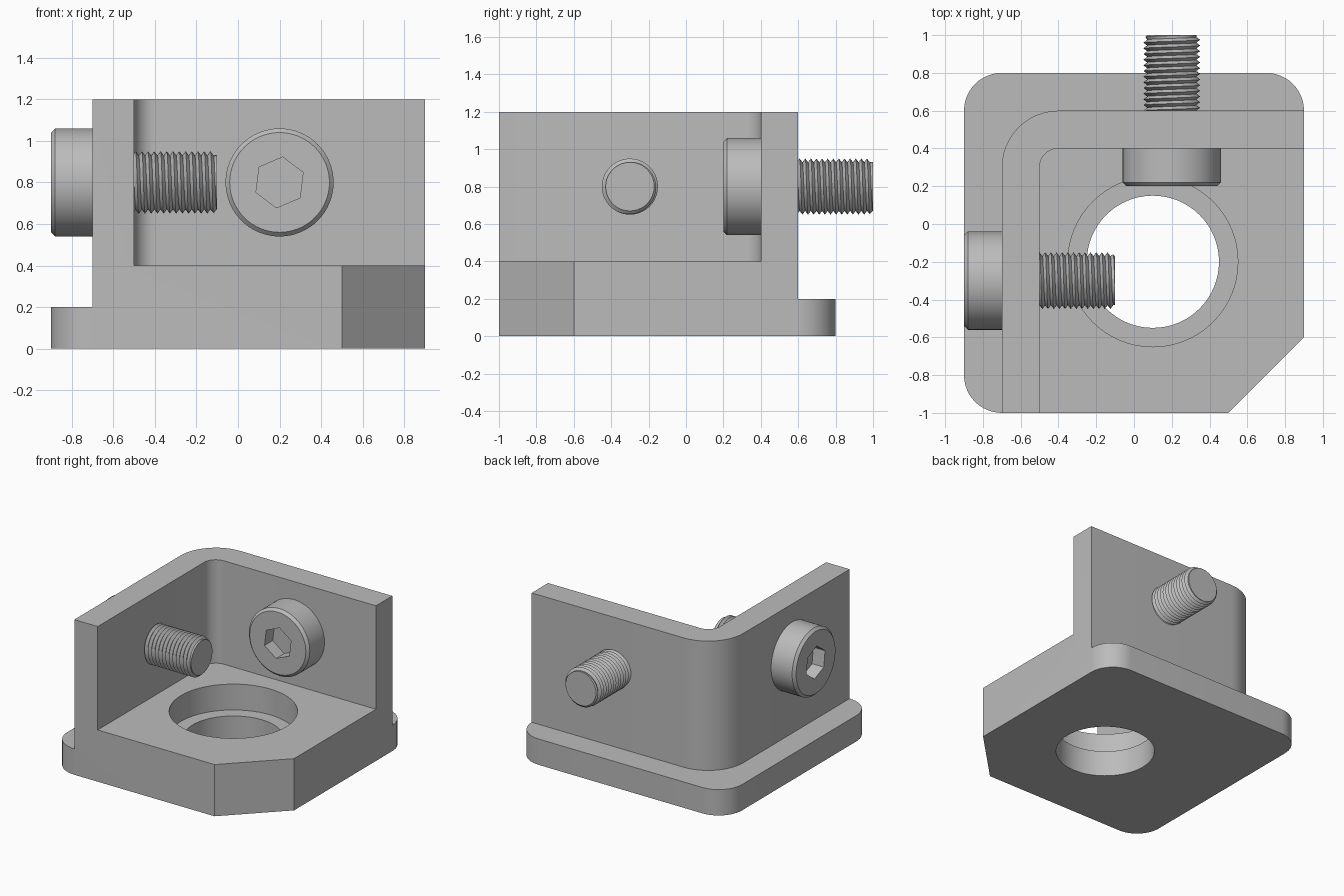
import bpy, bmesh
from math import pi, sin, cos, tan, radians
from mathutils import Matrix, Vector

cube = bpy.data.objects.get("Cube")
if cube:
    bpy.data.objects.remove(cube, do_unlink=True)

GREY = (0.5, 0.5, 0.5, 1)
metal = bpy.data.materials.new("grey metal")
metal.use_nodes = True
metal.diffuse_color = GREY
metal.node_tree.nodes["Principled BSDF"].inputs["Base Color"].default_value = GREY


def finish(name, bm):
    bmesh.ops.recalc_face_normals(bm, faces=bm.faces)
    mesh = bpy.data.meshes.new(name)
    bm.to_mesh(mesh)
    bm.free()
    mesh.materials.append(metal)
    obj = bpy.data.objects.new(name, mesh)
    bpy.context.collection.objects.link(obj)
    return obj


def select(obj):
    bpy.ops.object.select_all(action='DESELECT')
    obj.select_set(True)
    bpy.context.view_layer.objects.active = obj


def smooth(obj):
    select(obj)
    bpy.ops.object.shade_smooth_by_angle(angle=radians(30))


def rounded(corners, steps=12):
    """Outline from (x, y, radius) corners; radius 0 keeps a sharp corner."""
    out = []
    for i, (x, y, r) in enumerate(corners):
        p = Vector((x, y))
        if not r:
            out.append(p)
            continue
        a = (Vector(corners[i - 1][:2]) - p).normalized()
        b = (Vector(corners[(i + 1) % len(corners)][:2]) - p).normalized()
        # right-angled corners: sweep a quarter circle about the fillet centre
        centre = p + (a + b) * r
        for k in range(steps + 1):
            t = k / steps * pi / 2
            out.append(centre - b * r * cos(t) - a * r * sin(t))
    return out


def prism(name, outline, z0, z1):
    bm = bmesh.new()
    face = bm.faces.new([bm.verts.new((p[0], p[1], z0)) for p in outline])
    top = bmesh.ops.extrude_face_region(bm, geom=[face])["geom"]
    verts = [v for v in top if isinstance(v, bmesh.types.BMVert)]
    bmesh.ops.translate(bm, verts=verts, vec=(0, 0, z1 - z0))
    return finish(name, bm)


def ring(x, y, r, n, start=0.0):
    return [(x + r * cos(start + 2 * pi * k / n),
             y + r * sin(start + 2 * pi * k / n)) for k in range(n)]


def cut(obj, cutter):
    mod = obj.modifiers.new("cut", 'BOOLEAN')
    mod.operation, mod.solver, mod.object = 'DIFFERENCE', 'EXACT', cutter
    select(obj)
    bpy.ops.object.modifier_apply(modifier=mod.name)
    bpy.data.objects.remove(cutter, do_unlink=True)


# Bracket: full footprint block with one chamfered corner, then cut to shape
bracket = prism("bracket", rounded([
    (-0.9, -1, 0.2), (0.5, -1, 0), (0.9, -0.6, 0), (0.9, 0.8, 0.2), (-0.9, 0.8, 0.2)]), 0, 1.2)

# Outside step that leaves the low flange
cut(bracket, prism("flange_cutter", rounded([
    (-0.7, -1.2, 0), (-0.7, 0.6, 0.3), (1.2, 0.6, 0),
    (1.2, 1.2, 0), (-1.2, 1.2, 0), (-1.2, -1.2, 0)]), 0.2, 1.5))
# Inside pocket that leaves two walls and the floor
cut(bracket, prism("pocket_cutter", rounded([
    (-0.5, -1.2, 0), (-0.5, 0.4, 0.1), (1.2, 0.4, 0), (1.2, -1.2, 0)]), 0.4, 1.5))
# Counterbored hole in the floor
cut(bracket, prism("counterbore_cutter", ring(0.1, -0.2, 0.45, 64), 0.2, 0.6))
cut(bracket, prism("bore_cutter", ring(0.1, -0.2, 0.35, 64), -0.2, 0.6))
smooth(bracket)


def screw_head(name):
    """Lathed cap and shank with a hexagonal socket; axis is z, wall at -0.2 to 0."""
    profile = [(0, -0.4), (0.24, -0.4), (0.26, -0.38), (0.26, -0.2),
               (0.12, -0.2), (0.12, 0.02), (0, 0.02)]
    bm = bmesh.new()
    verts = [bm.verts.new((r, 0, z)) for r, z in profile]
    edges = [bm.edges.new(pair) for pair in zip(verts, verts[1:])]
    bmesh.ops.spin(bm, geom=verts + edges, axis=(0, 0, 1), cent=(0, 0, 0),
                   angle=2 * pi, steps=64)
    bmesh.ops.remove_doubles(bm, verts=bm.verts, dist=1e-4)
    obj = finish(name, bm)
    cut(obj, prism("socket_cutter", ring(0, 0, 0.123, 6, radians(-83)), -0.6, -0.3))
    return obj


def screw_thread(name, length=0.4, pitch=0.03, crest=0.15, root=0.13, sides=40):
    """Helical V thread with a chamfered flat tip."""
    bm = bmesh.new()
    rows = int(2 * length / pitch) + 8
    grid = []
    for j in range(sides):
        a = 2 * pi * j / sides
        column = []
        for i in range(rows):
            z = min(max(pitch * (i / 2 - 3 + j / sides), -0.02), length)
            r = min(crest if i % 2 else root, root + length - z)
            column.append(bm.verts.new((r * cos(a), r * sin(a), z)))
        grid.append(column)
    for j in range(sides):
        # the last column meets the first one a full pitch (two rows) further on
        shift = 2 if j == sides - 1 else 0
        here, there = grid[j], grid[(j + 1) % sides]
        for i in range(rows - 1 - shift):
            bm.faces.new((here[i], there[i + shift], there[i + shift + 1], here[i + 1]))
    bmesh.ops.create_circle(bm, cap_ends=True, radius=root, segments=sides,
                            matrix=Matrix.Translation((0, 0, length)))
    bmesh.ops.remove_doubles(bm, verts=bm.verts, dist=1e-4)
    return finish(name, bm)


# Two screws, one through each wall
to_back = Matrix.Rotation(-pi / 2, 4, 'X')
to_left = Matrix.Rotation(-pi / 2, 4, 'Z') @ to_back
for side, spot, turn in (("back", (0.2, 0.6, 0.8), to_back),
                         ("side", (-0.5, -0.3, 0.8), to_left)):
    for part in (screw_head(side + "_screw_head"), screw_thread(side + "_screw_thread")):
        smooth(part)
        part.matrix_world = Matrix.Translation(spot) @ turn
